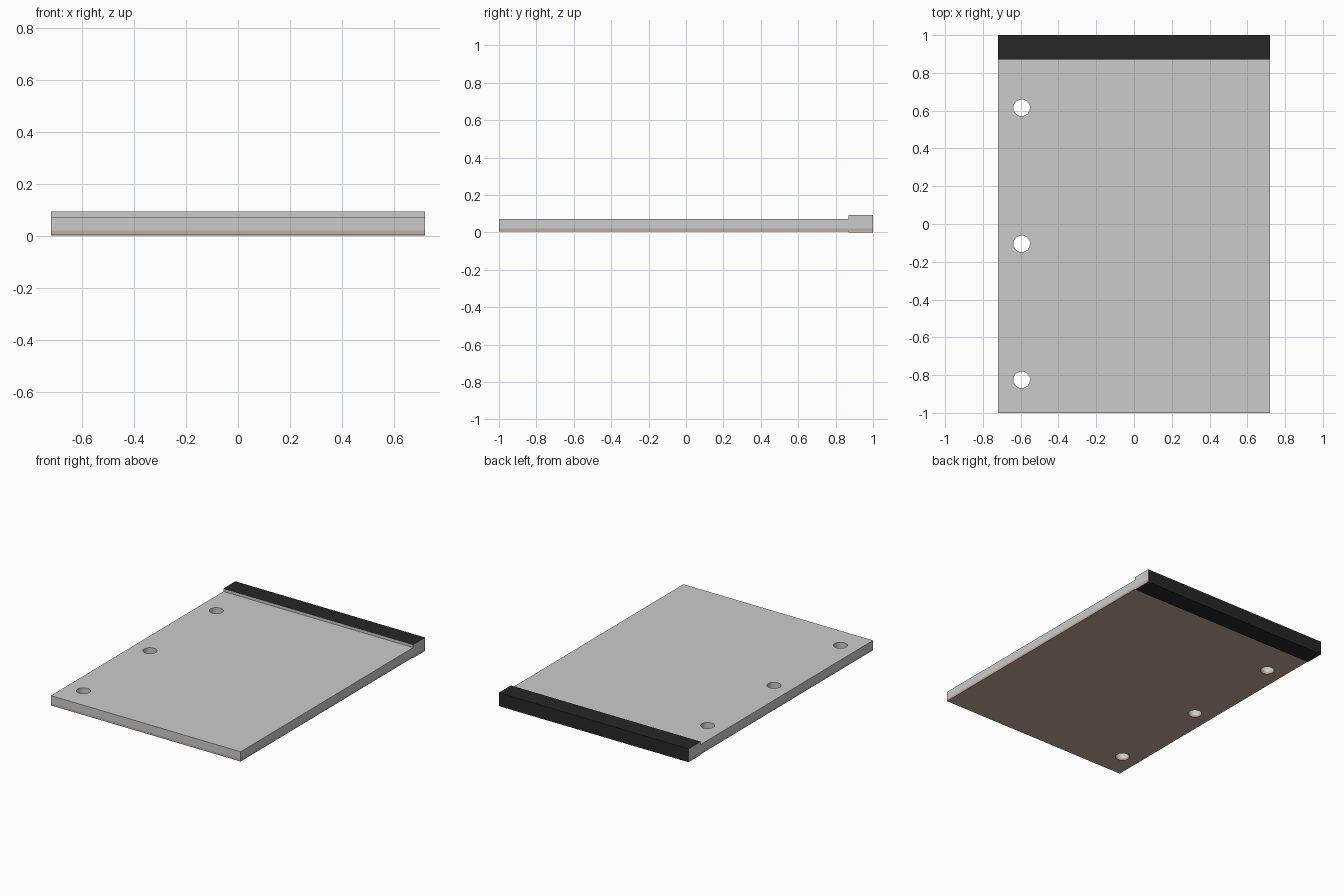
import bpy, bmesh

if "Cube" in bpy.data.objects:
    bpy.data.objects.remove(bpy.data.objects["Cube"])

W = 0.72                                   # half width of the pad
HOLES = [(-0.595, y) for y in (0.615, -0.105, -0.825)]


def material(name, color):
    m = bpy.data.materials.new(name)
    m.diffuse_color = (*color, 1)
    m.use_nodes = True
    m.node_tree.nodes["Principled BSDF"].inputs["Base Color"].default_value = m.diffuse_color
    return m


def extrude_x(name, profile, mats=()):
    """Extrude a closed (y, z) profile across the full pad width."""
    bm = bmesh.new()
    face = bm.faces.new([bm.verts.new((-W, y, z)) for y, z in profile])
    ext = bmesh.ops.extrude_face_region(bm, geom=[face])
    verts = [v for v in ext["geom"] if isinstance(v, bmesh.types.BMVert)]
    bmesh.ops.translate(bm, vec=(2 * W, 0, 0), verts=verts)
    bmesh.ops.recalc_face_normals(bm, faces=bm.faces)
    mesh = bpy.data.meshes.new(name)
    bm.to_mesh(mesh)
    bm.free()
    for m in mats:
        mesh.materials.append(m)
    obj = bpy.data.objects.new(name, mesh)
    bpy.context.collection.objects.link(obj)
    return obj


def slab(name, y0, y1, z0, z1, mats=()):
    return extrude_x(name, [(y0, z0), (y1, z0), (y1, z1), (y0, z1)], mats)


grey = material("paper_grey", (0.8, 0.8, 0.8))
brown = material("cardboard_brown", (0.55, 0.42, 0.31))
black = material("binding_black", (0.02, 0.02, 0.02))

# Paper block and cardboard backing
paper = slab("paper_block", -1, 0.996, 0.02, 0.072, [grey])
card = slab("cardboard_backing", -1, 0.996, 0.005, 0.02, [brown])

# Punched holes through paper and backing
for x, y in HOLES:
    bpy.ops.mesh.primitive_cylinder_add(vertices=32, radius=0.044, depth=0.4,
                                        location=(x, y, 0.05))
    cutter = bpy.context.object
    cutter.hide_render = True
    for obj in (paper, card):
        bpy.context.view_layer.objects.active = obj
        mod = obj.modifiers.new("hole", "BOOLEAN")
        mod.operation = "DIFFERENCE"
        mod.solver = "EXACT"
        mod.object = cutter
        bpy.ops.object.modifier_apply(modifier=mod.name)
    bpy.data.objects.remove(cutter)

# Folded binding strip: black outside, grey cut edges
binding = extrude_x("binding_strip", [
    (0.87, 0.0), (1.0, 0.0), (1.0, 0.092), (0.87, 0.092),
    (0.87, 0.0722), (0.9965, 0.0722), (0.9965, 0.0048), (0.87, 0.0048)], [grey, black])
for p in binding.data.polygons:
    c, n = p.center, p.normal
    outer = (n.z > 0.9 and c.z > 0.09) or (n.z < -0.9 and c.z < 0.001) or n.y > 0.9
    p.material_index = 1 if outer else 0

# Smooth hole walls, sharp edges elsewhere
for obj in (paper, card):
    bpy.ops.object.select_all(action="DESELECT")
    obj.select_set(True)
    bpy.context.view_layer.objects.active = obj
    bpy.ops.object.shade_smooth_by_angle()
